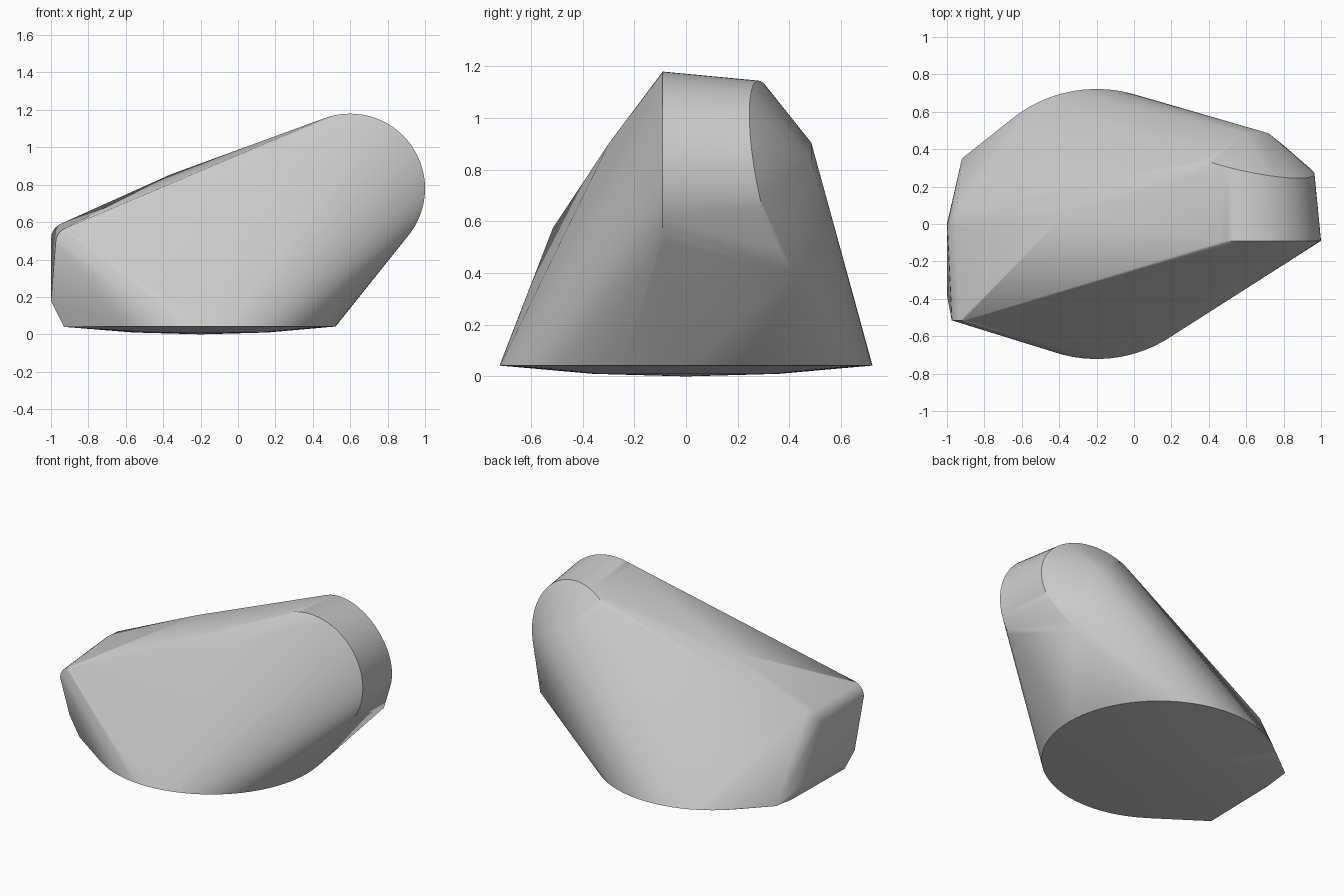
import bpy, bmesh
from math import cos, sin, radians, tau

cube = bpy.data.objects.get("Cube")
if cube:
    bpy.data.objects.remove(cube)

mat = bpy.data.materials.new("light_grey")
mat.use_nodes = True
grey = (0.6, 0.6, 0.6, 1)
mat.diffuse_color = grey
mat.node_tree.nodes["Principled BSDF"].inputs["Base Color"].default_value = grey


def circle(cx, cy, r, n=72):
    return [(cx + r * cos(tau * i / n), cy + r * sin(tau * i / n)) for i in range(n)]


points = []

# Front rim of the rounded end
points += [(x, -0.09, z) for x, z in circle(0.6, 0.78, 0.4)]

# Rear rim: slightly smaller, sweeping backwards towards both ends
for a in range(-35, 131, 5):
    t = radians(a)
    y = 0.245 + 0.1 * (1 - cos(t - radians(40)))
    points.append((0.6 + 0.365 * cos(t), y, 0.78 + 0.365 * sin(t)))
points += [(0.86, 0.36, 0.49), (0.8, 0.42, 0.4)]

# Rear tip behind the rounded end
points += [(0.6, 0.485, 0.905), (0.72, 0.485, 0.84), (0.47, 0.485, 0.84)]

# Shallow domed base
for r, z in ((0.722, 0.042), (0.36, 0.01)):
    points += [(x, y, z) for x, y in circle(-0.2, 0, r)]
points.append((-0.2, 0, 0))

# Lower edge of the flat end
points += [(-0.93, -0.37, 0.04), (-0.92, 0.18, 0.04), (-0.92, 0.35, 0.06),
           (-1, -0.38, 0.18), (-1, 0, 0.18)]

# Rounded upper edge of the flat end
for cx, y, cz, r in ((-0.89, -0.515, 0.49, 0.085), (-0.91, -0.01, 0.51, 0.09)):
    for a in range(90, 181, 15):
        t = radians(a)
        points.append((cx + r * cos(t), y, cz + r * sin(t)))

# Ridge corners on the sloping top and the front edge
points += [(-0.95, 0.07, 0.585), (-0.36, 0.06, 0.855), (0.1, -0.3, 0.9)]

# Wrap one skin around all the outlines
bm = bmesh.new()
for p in points:
    bm.verts.new(p)
hull = bmesh.ops.convex_hull(bm, input=bm.verts)
loose = {g for g in hull["geom_interior"] + hull["geom_unused"]
         if isinstance(g, bmesh.types.BMVert)}
bmesh.ops.delete(bm, geom=list(loose), context="VERTS")
bmesh.ops.recalc_face_normals(bm, faces=bm.faces)

mesh = bpy.data.meshes.new("rounded_wedge")
bm.to_mesh(mesh)
bm.free()
mesh.materials.append(mat)
body = bpy.data.objects.new("rounded_wedge", mesh)
bpy.context.collection.objects.link(body)

bpy.ops.object.select_all(action="DESELECT")
body.select_set(True)
bpy.context.view_layer.objects.active = body
bpy.ops.object.shade_smooth_by_angle(angle=radians(30))
